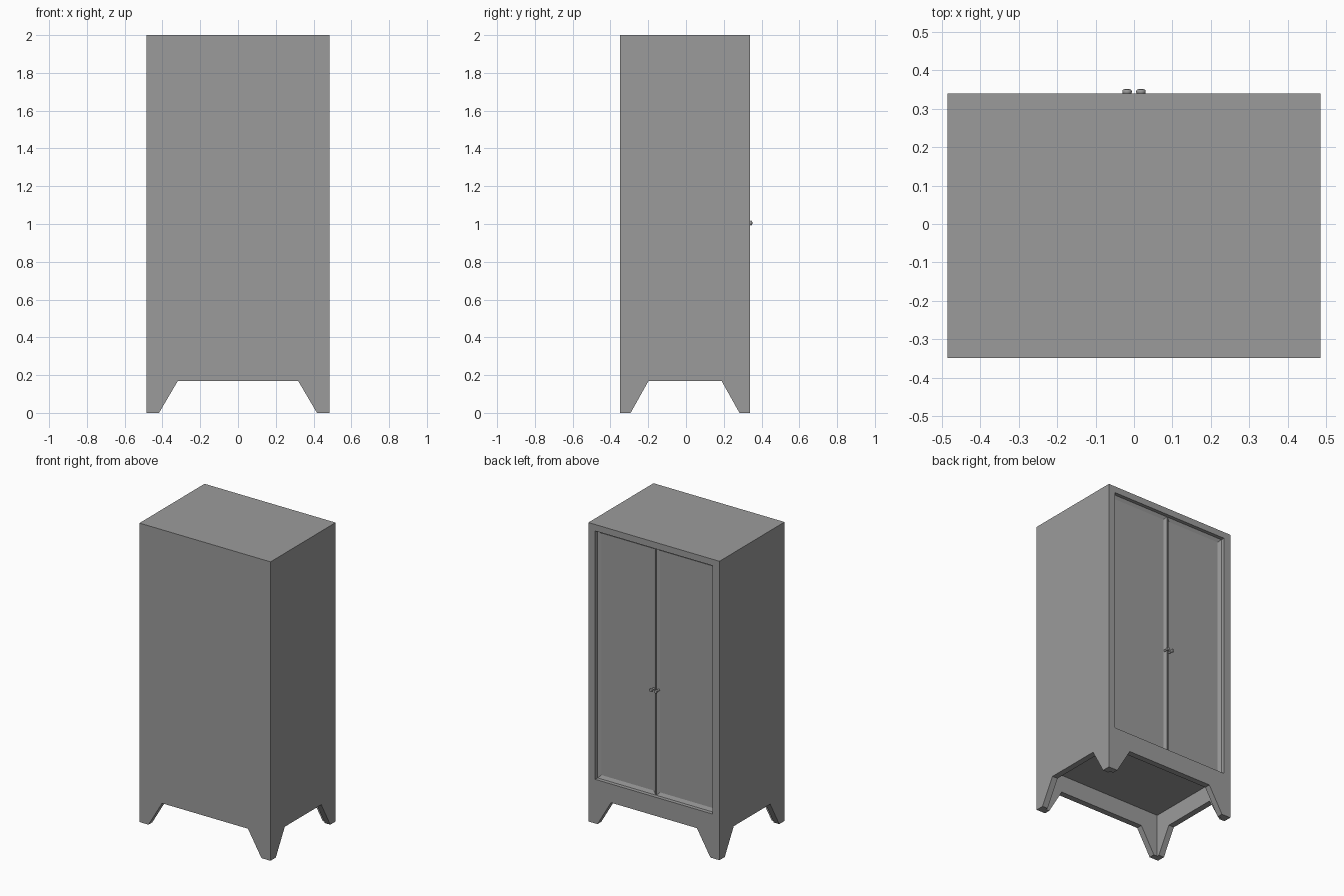
import bpy, bmesh, math
from mathutils import Vector

cube = bpy.data.objects.get("Cube")
if cube:
    bpy.data.objects.remove(cube, do_unlink=True)

grey = bpy.data.materials.new("grey_paint")
grey.use_nodes = True
color = (0.33, 0.33, 0.33, 1)
grey.diffuse_color = color
grey.node_tree.nodes["Principled BSDF"].inputs["Base Color"].default_value = color

HALF_W, BACK, FRONT, TOP = 0.485, -0.349, 0.339, 2.0
MID_Y = (BACK + FRONT) / 2
HALF_D = (FRONT - BACK) / 2
FLOOR, WALL = 0.288, 0.04
DOOR_Y = FRONT - 0.022


def finish(name, bm):
    bmesh.ops.recalc_face_normals(bm, faces=bm.faces)
    mesh = bpy.data.meshes.new(name)
    bm.to_mesh(mesh)
    bm.free()
    mesh.materials.append(grey)
    obj = bpy.data.objects.new(name, mesh)
    bpy.context.collection.objects.link(obj)
    return obj


def box_mesh(low, high):
    low, high = Vector(low), Vector(high)
    bm = bmesh.new()
    bmesh.ops.create_cube(bm, size=1)
    for v in bm.verts:
        v.co = (low + high) / 2 + v.co * (high - low)
    return bm


def prism(name, points, sweep):
    """Closed outline extruded along a vector."""
    bm = bmesh.new()
    face = bm.faces.new([bm.verts.new(p) for p in points])
    moved = bmesh.ops.extrude_face_region(bm, geom=[face])["geom"]
    verts = [g for g in moved if isinstance(g, bmesh.types.BMVert)]
    bmesh.ops.translate(bm, vec=sweep, verts=verts)
    return finish(name, bm)


def arch(foot, apron):
    """Tapered gap between two legs, slightly overshooting the ground."""
    rise = 0.17
    low = -0.05
    wide = foot + (foot - apron) * -low / rise
    return [(-wide, low), (-apron, rise), (apron, rise), (wide, low)]


# Cabinet body with legs, open base and door recess cut out
body = finish("cabinet_body", box_mesh((-HALF_W, BACK, 0), (HALF_W, FRONT, TOP)))
cutters = [
    finish("base_cutter", box_mesh((-HALF_W + WALL, BACK + WALL, -0.1),
                                   (HALF_W - WALL, FRONT - WALL, FLOOR))),
    finish("door_cutter", box_mesh((-0.435, FRONT - 0.06, 0.295),
                                   (0.435, FRONT + 0.1, 1.957))),
    prism("wide_leg_cutter", [(x, -1, z) for x, z in arch(0.418, 0.318)], (0, 2, 0)),
    prism("deep_leg_cutter", [(-1, MID_Y + y, z) for y, z in arch(0.288, 0.193)], (2, 0, 0)),
]
for cutter in cutters:
    cutter.hide_render = True
    mod = body.modifiers.new(cutter.name, "BOOLEAN")
    mod.operation = "DIFFERENCE"
    mod.solver = "EXACT"
    mod.object = cutter
bpy.context.view_layer.update()
graph = bpy.context.evaluated_depsgraph_get()
cut_mesh = bpy.data.meshes.new_from_object(body.evaluated_get(graph))
body.modifiers.clear()
body.data = cut_mesh
for cutter in cutters:
    bpy.data.objects.remove(cutter, do_unlink=True)


# Door with a sunken panel
def add_door(name, x0, x1):
    bm = box_mesh((x0, FRONT - 0.062, 0.297), (x1, DOOR_Y, 1.955))
    face = max(bm.faces, key=lambda f: f.calc_center_median().y)
    bmesh.ops.inset_region(bm, faces=[face], thickness=0.03)
    bmesh.ops.translate(bm, vec=(0, -0.01, 0), verts=face.verts)
    return finish(name, bm)


# Turned knob, spun around the y axis
def add_knob(name, x):
    profile = [(0, -0.004), (0.007, -0.004), (0.006, 0.02), (0.010, 0.021),
               (0.0125, 0.025), (0.0125, 0.029), (0.010, 0.033), (0, 0.0345)]
    bm = bmesh.new()
    verts = [bm.verts.new((r, y, 0)) for r, y in profile]
    edges = [bm.edges.new(pair) for pair in zip(verts, verts[1:])]
    bmesh.ops.spin(bm, geom=verts + edges, cent=(0, 0, 0), axis=(0, 1, 0),
                   angle=2 * math.pi, steps=20)
    bmesh.ops.remove_doubles(bm, verts=bm.verts, dist=0.0001)
    knob = finish(name, bm)
    knob.location = (x, DOOR_Y, 1.005)
    bpy.ops.object.select_all(action="DESELECT")
    knob.select_set(True)
    bpy.context.view_layer.objects.active = knob
    bpy.ops.object.shade_smooth_by_angle(angle=math.radians(40))


for side, sign in (("left", 1), ("right", -1)):
    inner, outer = sign * 0.002, sign * 0.432
    add_door(side + "_door", min(inner, outer), max(inner, outer))
    add_knob(side + "_knob", sign * 0.018)
